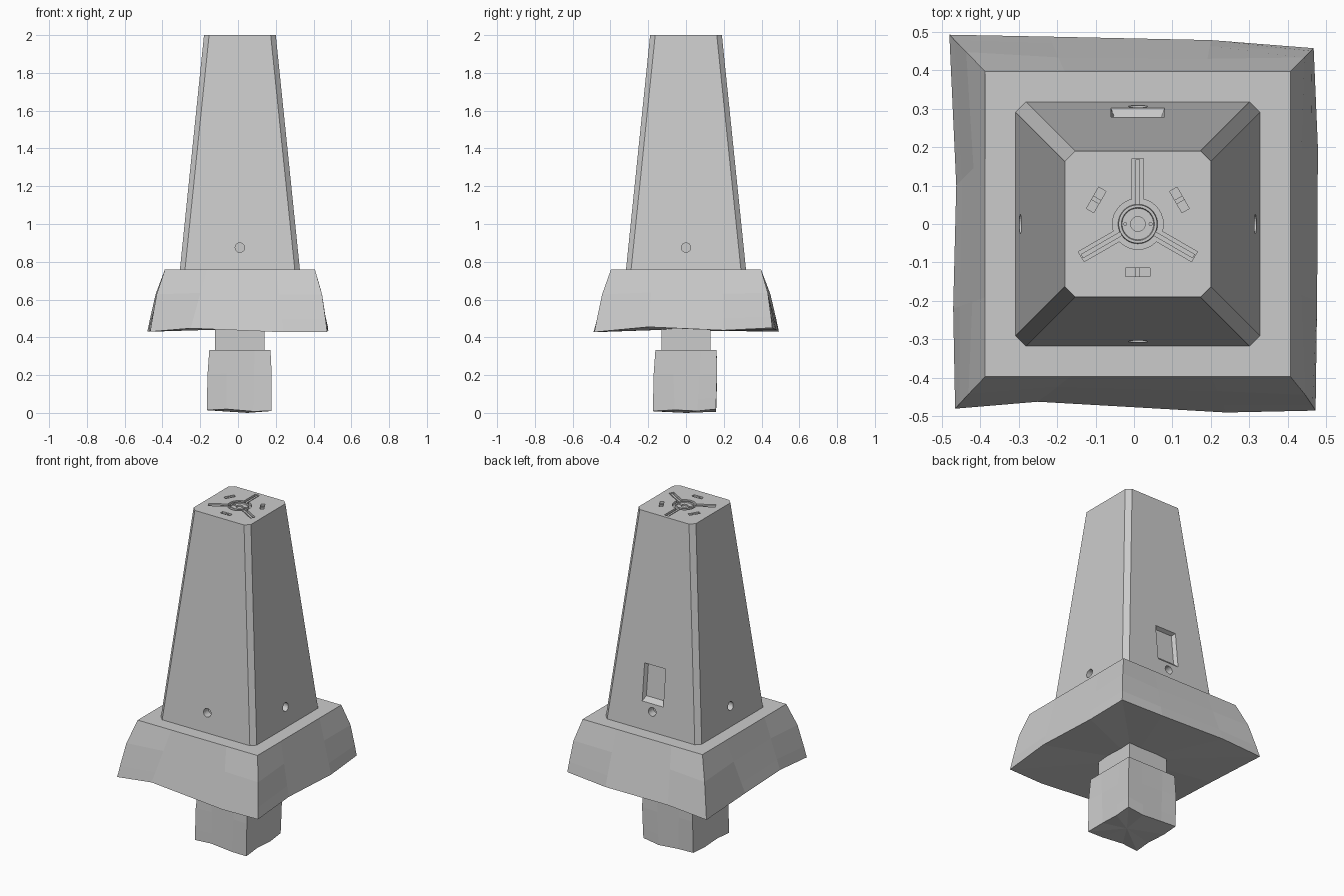
import bpy, bmesh, math
from mathutils import Matrix, Vector

if "Cube" in bpy.data.objects:
    bpy.data.objects.remove(bpy.data.objects["Cube"])

CX = 0.01  # tower axis


def mesh_object(name, verts, faces):
    me = bpy.data.meshes.new(name)
    bm = bmesh.new()
    vs = [bm.verts.new(v) for v in verts]
    for f in faces:
        bm.faces.new([vs[i] for i in f])
    bmesh.ops.recalc_face_normals(bm, faces=bm.faces)
    bm.to_mesh(me)
    bm.free()
    ob = bpy.data.objects.new(name, me)
    bpy.context.collection.objects.link(ob)
    return ob


def loft(name, rings, tip=None):
    """Skin equal-sized rings, top ring first; the last one is closed by a cap or a fan."""
    n = len(rings[0])
    verts = [v for r in rings for v in r]
    faces = [list(range(n))]
    for k in range(len(rings) - 1):
        for i in range(n):
            j = (i + 1) % n
            faces.append([k * n + i, k * n + j, (k + 1) * n + j, (k + 1) * n + i])
    last = (len(rings) - 1) * n
    if tip:
        verts.append(tip)
        faces += [[last + i, last + (i + 1) % n, len(verts) - 1] for i in range(n)]
    else:
        faces.append(list(range(last, last + n)))
    return mesh_object(name, verts, faces)


def box(name, loc, size, angle=0.0):
    hx, hy, hz = (s / 2 for s in size)
    rect = [(-hx, -hy), (hx, -hy), (hx, hy), (-hx, hy)]
    rot = Matrix.Rotation(angle, 3, 'Z')
    ring = lambda z: [rot @ Vector((x, y, z)) + Vector(loc) for x, y in rect]
    return loft(name, [ring(hz), ring(-hz)])


def cylinder(name, loc, r, depth, rot=(0, 0, 0), sides=32):
    bpy.ops.mesh.primitive_cylinder_add(vertices=sides, radius=r, depth=depth,
                                        location=loc, rotation=rot)
    ob = bpy.context.object
    ob.name = name
    return ob


def cut(target, cutter):
    cutter.hide_render = True
    mod = target.modifiers.new("cut", 'BOOLEAN')
    mod.operation = 'DIFFERENCE'
    mod.solver = 'EXACT'
    mod.object = cutter
    bpy.context.view_layer.update()
    bpy.context.view_layer.objects.active = target
    bpy.ops.object.modifier_apply(modifier=mod.name)
    bpy.data.objects.remove(cutter, do_unlink=True)


def octagon(h, c, z):
    pts = [(-h + c, -h), (h - c, -h), (h, -h + c), (h, h - c),
           (h - c, h), (-h + c, h), (-h, h - c), (-h, -h + c)]
    return [(CX + x, y, z) for x, y in pts]


def rough_block(name, half, z_top, bottom, bulge, tip):
    """Block with a square top and a broken bottom edge (12 points, front left first)."""
    corners = [(-half, -half), (half, -half), (half, half), (-half, half)]
    top = []
    for k in range(4):
        a, b = Vector(corners[k]), Vector(corners[(k + 1) % 4])
        for t in (0, 0.28, 0.74):
            p = a.lerp(b, t)
            top.append(Vector((CX + p.x, p.y, z_top)))
    low = [Vector(p) for p in bottom]
    rings = [top]
    for t, k in ((0.4, 1.0), (0.8, 0.4)):
        ring = []
        for i, (a, b) in enumerate(zip(top, low)):
            p = a.lerp(b, t)
            if i % 3 == 0:
                p += Vector((math.copysign(bulge, p.x), math.copysign(bulge, p.y), 0)) * k
            ring.append(p)
        rings.append(ring)
    return loft(name, rings + [low], tip)


# Tapered tower with chamfered corners
tower = loft("tower", [octagon(0.19, 0.027, 2.0), octagon(0.318, 0.027, 0.755)])

# Round bore near the foot of each side
for k in range(4):
    a = k * math.pi / 2
    cut(tower, cylinder("bore_cutter", (CX + 0.31 * math.cos(a), 0.31 * math.sin(a), 0.875),
                        0.025, 0.10, (0, math.pi / 2, a), 24))

# Recessed window with sloping jambs on the back
face_y = lambda z: 0.318 - 0.103 * (z - 0.76)


def window_ring(half, z0, z1, off):
    return [(CX + x, face_y(z) + off, z)
            for x, z in ((-half, z0), (half, z0), (half, z1), (-half, z1))]


cut(tower, loft("window_cutter", [window_ring(0.078, 0.90, 1.145, 0.03),
                                  window_ring(0.07, 0.92, 1.14, 0.0),
                                  window_ring(0.06, 0.945, 1.13, -0.024)]))

# Shallow recess on the top: round well, three channels, three slots
cut(tower, cylinder("well_cutter", (CX, 0, 2.0), 0.066, 0.03))
for k in range(3):
    a = math.radians(90 + 120 * k)
    d = Vector((math.cos(a), math.sin(a), 0))
    axis = Vector((CX, 0, 0))
    cut(tower, box("channel_cutter", axis + d * 0.112 + Vector((0, 0, 2.0)),
                   (0.116, 0.03, 0.028), a))
    cut(tower, box("slot_cutter", axis - d * 0.125 + Vector((0, 0, 2.0)),
                   (0.022, 0.064, 0.026), a))
    # Rib along each channel and bridge across each slot
    box("channel_rib", axis + d * 0.108 + Vector((0, 0, 1.989)), (0.12, 0.012, 0.012), a)
    box("slot_bridge", axis - d * 0.125 + Vector((0, 0, 1.989)), (0.022, 0.012, 0.014), a)

# Turned hub in the well
profile = [(0.019, 1.985), (0.019, 1.994), (0.041, 1.994), (0.043, 2.0),
           (0.050, 2.0), (0.052, 1.98), (0.019, 1.98)]
N = 40
hub_verts = [(CX + r * math.cos(2 * math.pi * i / N), r * math.sin(2 * math.pi * i / N), z)
             for i in range(N) for r, z in profile]
P = len(profile)
hub_faces = [[i * P + j, i * P + (j + 1) % P, (i + 1) % N * P + (j + 1) % P, (i + 1) % N * P + j]
             for i in range(N) for j in range(P)]
mesh_object("hub", hub_verts, hub_faces)
for s in (-1, 1):
    cylinder("hub_pin", (CX + s * 0.033, 0, 1.993), 0.005, 0.01, sides=12)

# Broad plinth with a broken lower edge
rough_block("plinth", 0.397, 0.76, [
    (-0.465, -0.48, 0.43), (-0.25, -0.462, 0.448), (0.24, -0.49, 0.427),
    (0.472, -0.485, 0.428), (0.476, -0.2, 0.455), (0.478, 0.2, 0.437),
    (0.467, 0.457, 0.45), (0.2, 0.478, 0.44), (-0.22, 0.487, 0.447),
    (-0.48, 0.492, 0.43), (-0.462, 0.1, 0.435), (-0.47, -0.22, 0.455)],
    0.012, (CX, 0, 0.444))

# Narrow neck
box("neck", (CX, 0, 0.385), (0.262, 0.262, 0.13))

# Rough stub at the foot
rough_block("foot_stub", 0.162, 0.333, [
    (-0.165, -0.172, 0.015), (-0.06, -0.168, 0.02), (0.08, -0.17, 0.008),
    (0.178, -0.175, 0.01), (0.172, -0.06, 0.016), (0.174, 0.06, 0.01),
    (0.172, 0.158, 0.02), (0.07, 0.16, 0.006), (-0.06, 0.158, 0.016),
    (-0.16, 0.16, 0.02), (-0.162, 0.06, 0.014), (-0.158, -0.07, 0.018)],
    0.004, (0.05, 0.0, 0.0))
